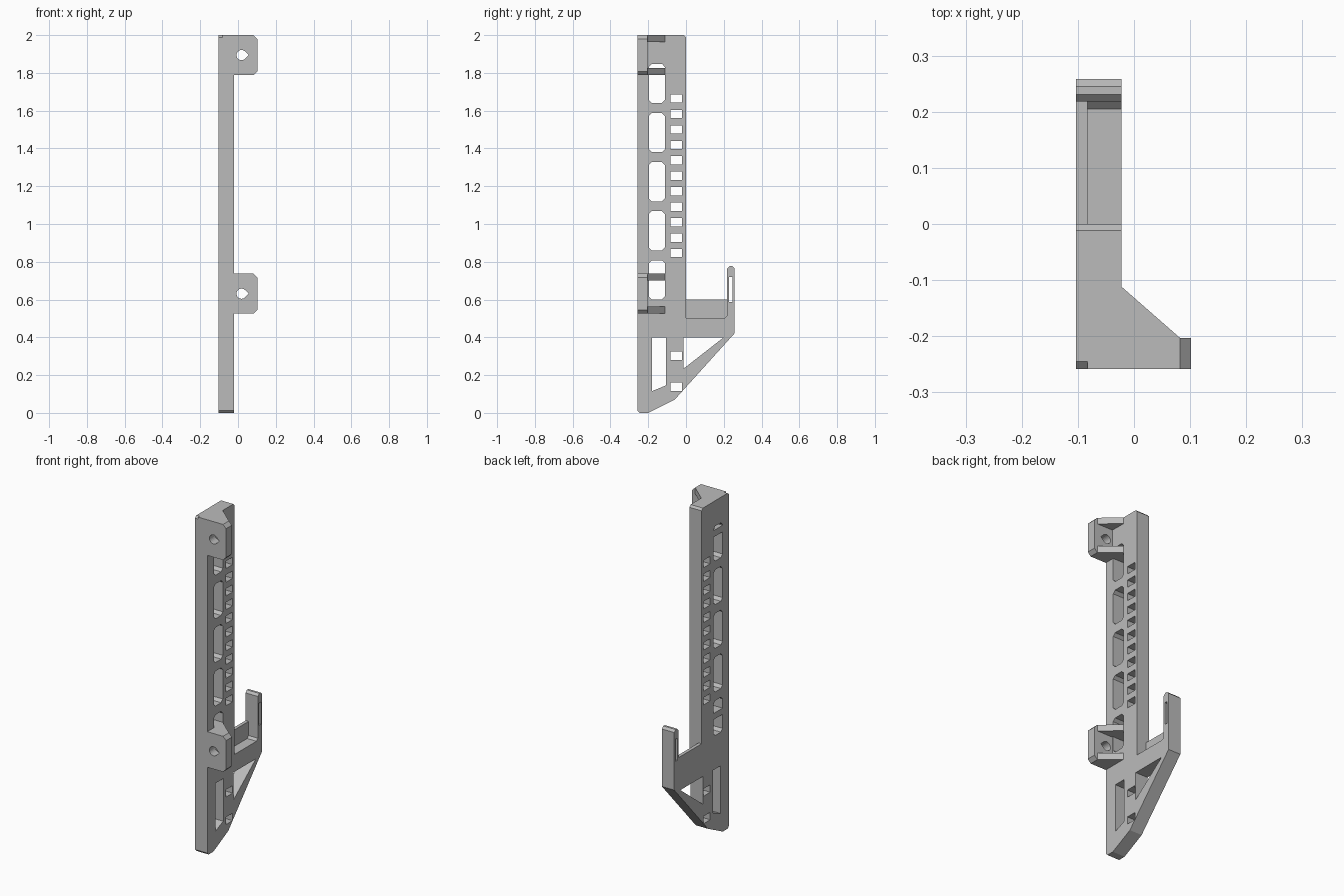
import bpy, bmesh, math
from mathutils import Vector

cube = bpy.data.objects.get("Cube")
if cube:
    bpy.data.objects.remove(cube, do_unlink=True)

GREY = (0.5, 0.5, 0.5, 1)
mat = bpy.data.materials.new("plain grey")
mat.use_nodes = True
mat.diffuse_color = GREY
mat.node_tree.nodes["Principled BSDF"].inputs["Base Color"].default_value = GREY

X0, XW, X1 = -0.103, -0.083, -0.022     # outer face, thin wall, inner face
FRONT, BACK = -0.258, 0.258


def prism(name, polys, axis, lo, hi):
    """Extrude flat outlines along an axis; outline axes are the other two in order."""
    bm = bmesh.new()
    for pts in polys:
        verts = []
        for p in pts:
            c = list(p)
            c.insert(axis, lo)
            verts.append(bm.verts.new(c))
        face = bm.faces.new(verts)
        ext = bmesh.ops.extrude_face_region(bm, geom=[face])
        shift = Vector([hi - lo if i == axis else 0 for i in range(3)])
        bmesh.ops.translate(bm, vec=shift,
                            verts=[v for v in ext["geom"] if isinstance(v, bmesh.types.BMVert)])
    bmesh.ops.recalc_face_normals(bm, faces=bm.faces)
    mesh = bpy.data.meshes.new(name)
    bm.to_mesh(mesh)
    bm.free()
    mesh.materials.append(mat)
    ob = bpy.data.objects.new(name, mesh)
    bpy.context.scene.collection.objects.link(ob)
    return ob


def rect(a0, a1, b0, b1, c=0.0):
    """Rectangle outline, with corners cut by c."""
    if c == 0:
        return [(a0, b0), (a1, b0), (a1, b1), (a0, b1)]
    return [(a0 + c, b0), (a1 - c, b0), (a1, b0 + c), (a1, b1 - c),
            (a1 - c, b1), (a0 + c, b1), (a0, b1 - c), (a0, b0 + c)]


def cut(ob, polys, axis, lo, hi):
    cutter = prism("cutter", polys, axis, lo, hi)
    cutter.hide_render = True
    mod = ob.modifiers.new("cut", 'BOOLEAN')
    mod.operation = 'DIFFERENCE'
    mod.solver = 'EXACT'
    mod.object = cutter
    bpy.context.view_layer.objects.active = ob
    bpy.ops.object.modifier_apply(modifier=mod.name)
    bpy.data.objects.remove(cutter, do_unlink=True)


# Main plate with pointed foot and rear hook
outline = [
    (FRONT, 0.013), (-0.245, 0), (-0.2, 0), (-0.06, 0.07), (BACK, 0.422),
    (BACK, 0.765), (0.245, 0.778), (0.231, 0.778), (0.218, 0.765),
    (0.218, 0.516), (0.205, 0.503), (0, 0.503), (0, 1.988), (-0.012, 2),
    (-0.245, 2), (FRONT, 1.988)]
plate = prism("main_plate", [outline], 0, X0, X1)

# Windows: long slots, ladder of small holes, foot openings, hook slot
windows = []
for i in range(5):
    z = 0.6 + 0.26 * i
    windows.append(rect(-0.197, -0.112, z, z + 0.208, 0.016))
for z in [0.138, 0.302] + [0.846 + 0.0818 * i for i in range(11)]:
    windows.append(rect(-0.081, -0.02, z - 0.022, z + 0.022))
windows.append([(-0.18, 0.115), (-0.107, 0.145), (-0.107, 0.4), (-0.18, 0.4)])
windows.append([(-0.012, 0.235), (0.2, 0.4), (-0.012, 0.4)])
windows.append(rect(0.228, 0.247, 0.588, 0.72))
cut(plate, windows, 0, -0.2, 0.1)

# Thin side wall of the hook cradle
prism("cradle_wall", [rect(-0.005, 0.222, 0.49, 0.6)], 0, X0, XW)

# Two mounting brackets: a drilled tab with a triangular rib at each end
TAB_X, TAB_Y = 0.102, -0.203
for label, z0 in (("lower", 0.525), ("upper", 1.788)):
    z1 = z0 + 0.212
    c = 0.02
    tab = prism(label + "_tab", [[(XW, z0), (TAB_X - c, z0), (TAB_X, z0 + c),
                                  (TAB_X, z1 - c), (TAB_X - c, z1), (XW, z1)]],
                1, FRONT, TAB_Y)
    # Teardrop bolt hole, point towards the tab edge
    r, cx, cz = 0.027, 0.019, (z0 + z1) / 2
    hole = [(cx + r * math.cos(a), cz + r * math.sin(a))
            for a in (math.radians(45 + 270 * k / 18) for k in range(19))]
    hole.append((cx + r * 1.41, cz))
    cut(tab, [hole], 1, -0.4, 0)
    rib = [(X0, -0.198), (X0, -0.112), (X1, -0.112), (TAB_X - c, TAB_Y),
           (TAB_X - c, TAB_Y - 0.01), (X1, TAB_Y - 0.01), (X1, -0.198)]
    for end, a, b in (("bottom", z0, z0 + 0.039), ("top", z1 - 0.037, z1)):
        prism(label + "_" + end + "_rib", [rib], 2, a, b)
